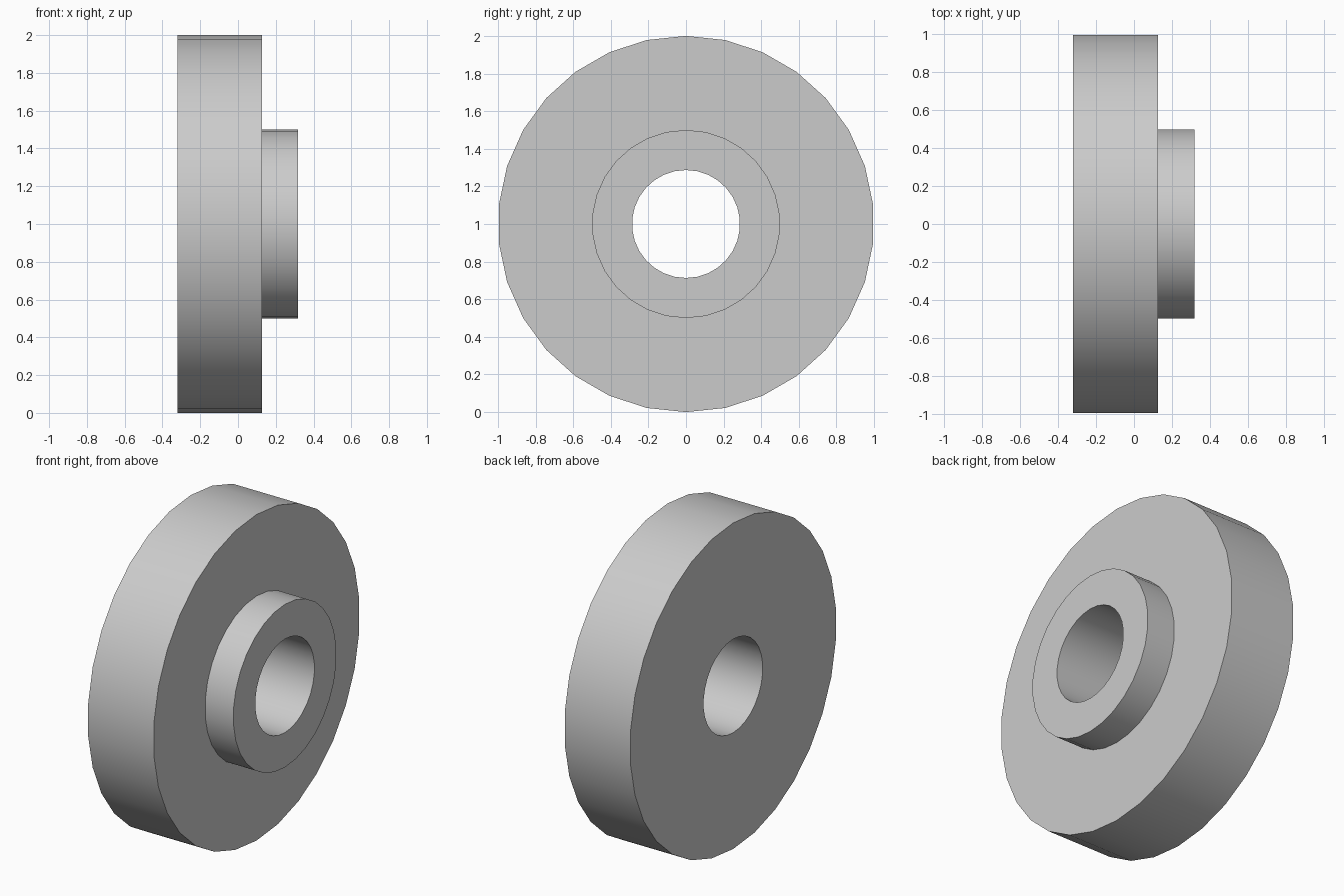
import bpy
import bmesh
from math import cos, sin, tau, radians

SIDES = 30
BORE, HUB, RIM = 0.287, 0.5, 1.0          # radii
BACK, STEP, FRONT = -0.32, 0.126, 0.318   # positions along the axle

cube = bpy.data.objects.get("Cube")
if cube:
    bpy.data.objects.remove(cube, do_unlink=True)

# Plain grey material
grey = bpy.data.materials.new("light_grey")
grey.use_nodes = True
colour = (0.6, 0.6, 0.6, 1)
grey.diffuse_color = colour
for node in grey.node_tree.nodes:
    if node.type == 'BSDF_PRINCIPLED':
        node.inputs["Base Color"].default_value = colour


def lathe(name, profile, height):
    """Revolve a closed (x, radius) profile around the x axis."""
    bm = bmesh.new()
    rings = []
    for i in range(SIDES):
        a = tau * i / SIDES
        rings.append([bm.verts.new((x, r * sin(a), height + r * cos(a)))
                      for x, r in profile])
    for i, ring in enumerate(rings):
        after = rings[(i + 1) % SIDES]
        for j in range(len(profile)):
            k = (j + 1) % len(profile)
            bm.faces.new((ring[j], ring[k], after[k], after[j]))
    bmesh.ops.recalc_face_normals(bm, faces=bm.faces)
    mesh = bpy.data.meshes.new(name)
    bm.to_mesh(mesh)
    bm.free()
    mesh.materials.append(grey)
    obj = bpy.data.objects.new(name, mesh)
    bpy.context.collection.objects.link(obj)
    return obj


# Thick disc with a raised hub and a straight bore through both
wheel = lathe("flanged_wheel", [
    (BACK, BORE), (BACK, RIM), (STEP, RIM),
    (STEP, HUB), (FRONT, HUB), (FRONT, BORE)], RIM)

bpy.ops.object.select_all(action='DESELECT')
wheel.select_set(True)
bpy.context.view_layer.objects.active = wheel
bpy.ops.object.shade_smooth_by_angle(angle=radians(30))
